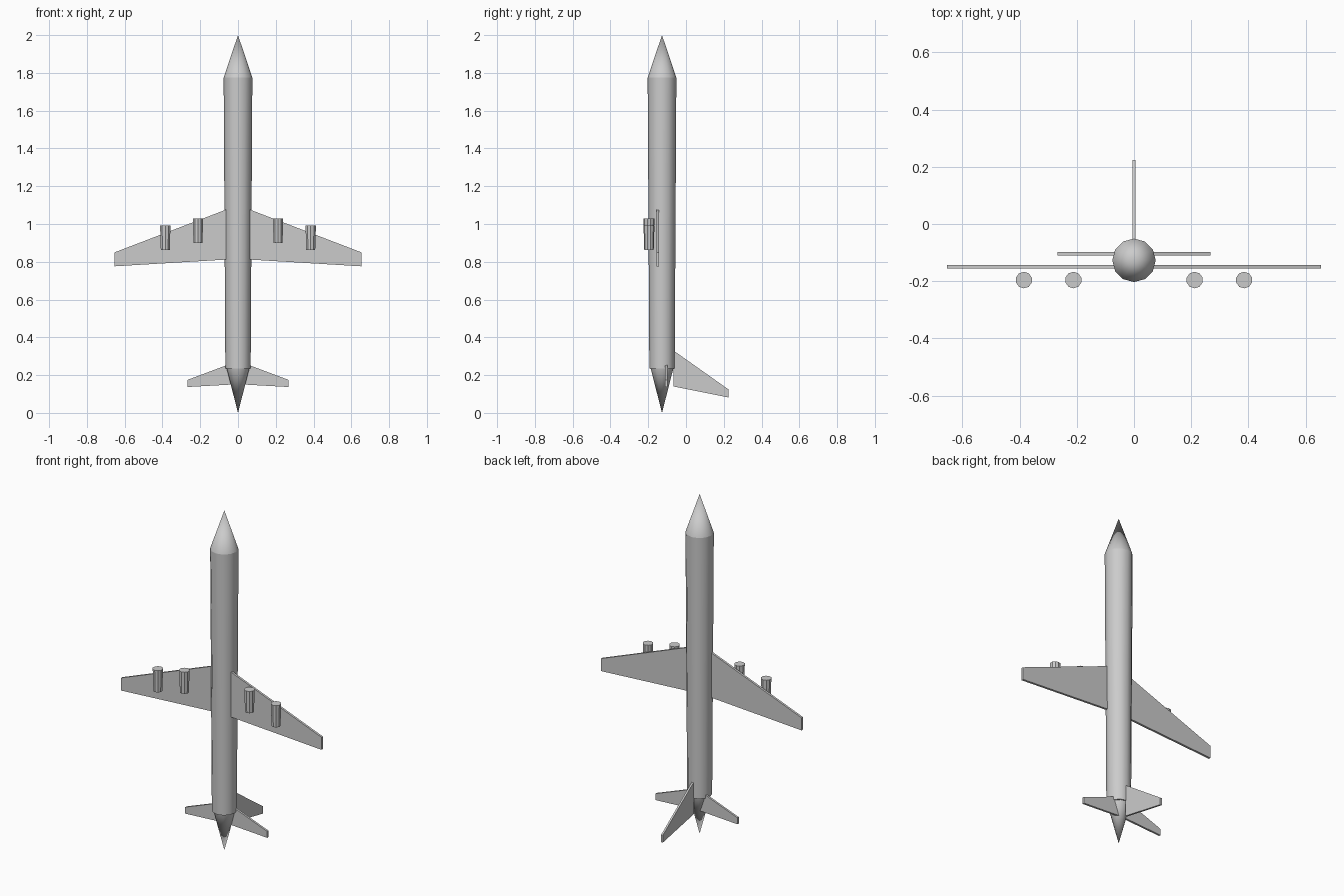
import bpy, bmesh, math
from mathutils import Vector

if "Cube" in bpy.data.objects:
    bpy.data.objects.remove(bpy.data.objects["Cube"], do_unlink=True)

AXIS_Y = -0.127

grey = bpy.data.materials.new("light grey")
grey.use_nodes = True
colour = (0.6, 0.6, 0.6, 1)
grey.diffuse_color = colour
grey.node_tree.nodes["Principled BSDF"].inputs["Base Color"].default_value = colour


def taper(name, x, y, z0, z1, r0, r1, sides, angle=35):
    """Upright cone or tapered cylinder between two heights."""
    bpy.ops.mesh.primitive_cone_add(vertices=sides, radius1=r0, radius2=r1,
                                    depth=z1 - z0, location=(x, y, (z0 + z1) / 2))
    ob = bpy.context.object
    ob.name = name
    ob.data.materials.append(grey)
    bpy.ops.object.shade_smooth_by_angle(angle=math.radians(angle))
    return ob


def plate(name, outline, offset):
    """Flat panel: outline points extruded along the offset vector."""
    bm = bmesh.new()
    face = bm.faces.new([bm.verts.new(p) for p in outline])
    out = bmesh.ops.extrude_face_region(bm, geom=[face])
    moved = [v for v in out["geom"] if isinstance(v, bmesh.types.BMVert)]
    bmesh.ops.translate(bm, verts=moved, vec=Vector(offset))
    bmesh.ops.recalc_face_normals(bm, faces=bm.faces)
    mesh = bpy.data.meshes.new(name)
    bm.to_mesh(mesh)
    bm.free()
    mesh.materials.append(grey)
    ob = bpy.data.objects.new(name, mesh)
    bpy.context.collection.objects.link(ob)
    return ob


# Fuselage, standing nose up
taper("fuselage", 0, AXIS_Y, 0.235, 1.775, 0.067, 0.076, 12)
taper("nose_cone", 0, AXIS_Y, 1.775, 2.0, 0.076, 0, 12)
taper("tail_cone", 0, AXIS_Y, 0, 0.235, 0.06, 0, 12).rotation_euler.x = math.pi

# Wings, tailplanes and engines on both sides
for side, s in (("left", 1), ("right", -1)):
    wing = [(0.04, 1.085), (0.653, 0.85), (0.653, 0.776), (0.04, 0.813)]
    plate(side + "_wing", [(s * x, -0.156, z) for x, z in wing], (0, 0.013, 0))
    tailplane = [(0, 0.275), (0.267, 0.175), (0.267, 0.137), (0, 0.152)]
    plate(side + "_tailplane", [(s * x, -0.11, z) for x, z in tailplane], (0, 0.012, 0))
    for place, x, z in (("inner", 0.212, 0.9), ("outer", 0.385, 0.863)):
        taper(f"{side}_{place}_engine", s * x, -0.196, z, z + 0.13, 0.025, 0.029, 10, 20)

# Tail fin
fin = [(-0.066, 0.33), (0.224, 0.125), (0.224, 0.082), (-0.066, 0.14)]
plate("tail_fin", [(-0.0055, y, z) for y, z in fin], (0.011, 0, 0))
